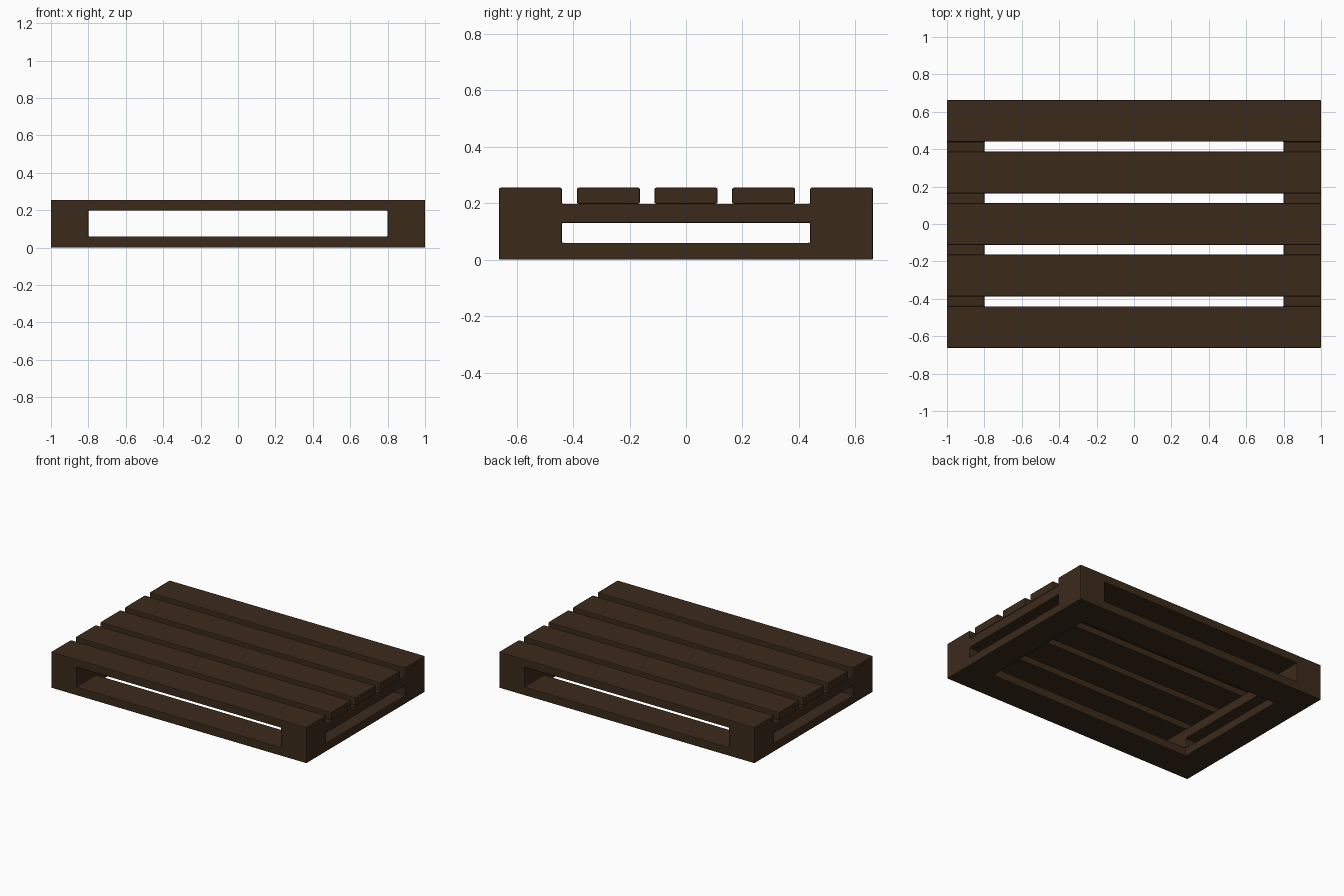
import bpy, bmesh

if "Cube" in bpy.data.objects:
    bpy.data.objects.remove(bpy.data.objects["Cube"])

wood = bpy.data.materials.new("dark_wood")
wood.diffuse_color = (0.045, 0.023, 0.011, 1)
wood.use_nodes = True
wood.node_tree.nodes["Principled BSDF"].inputs["Base Color"].default_value = wood.diffuse_color

HX, HY = 1.0, 0.663      # half length, half depth
IX, IY = 0.8, 0.44       # inner edges of the corner posts
ZS = [0, 0.06, 0.13, 0.198, 0.255]


def finish(name, bm):
    me = bpy.data.meshes.new(name)
    bm.to_mesh(me)
    bm.free()
    ob = bpy.data.objects.new(name, me)
    bpy.context.collection.objects.link(ob)
    me.materials.append(wood)
    bev = ob.modifiers.new("edge_round", 'BEVEL')
    bev.width = 0.005
    bev.segments = 2
    bev.limit_method = 'ANGLE'
    return ob


def solid(i, j, k):
    """Which blocks of the 3 x 3 x 4 layout are wood."""
    if not (0 <= i < 3 and 0 <= j < 3 and 0 <= k < 4):
        return False
    end, side = i != 1, j != 1
    return ((end or side),   # bottom ring
            end and side,    # corner posts
            end,             # posts and cross bearers
            side)[k]         # outer deck boards


# Frame: one continuous skin around the solid blocks
xs, ys = [-HX, -IX, IX, HX], [-HY, -IY, IY, HY]
axes = (xs, ys, ZS)
bm = bmesh.new()
for i in range(3):
    for j in range(3):
        for k in range(4):
            if not solid(i, j, k):
                continue
            c = (i, j, k)
            for a in range(3):
                for s in (0, 1):
                    n = list(c)
                    n[a] += 2 * s - 1
                    if solid(*n):
                        continue
                    quad = []
                    for u, v in ((0, 0), (1, 0), (1, 1), (0, 1)):
                        p = list(c)
                        p[a] += s
                        p[(a + 1) % 3] += u
                        p[(a + 2) % 3] += v
                        quad.append(bm.verts.new([axes[m][p[m]] for m in range(3)]))
                    bm.faces.new(quad if s else quad[::-1])
bmesh.ops.remove_doubles(bm, verts=bm.verts, dist=1e-4)
bmesh.ops.recalc_face_normals(bm, faces=bm.faces)
finish("pallet_frame", bm)

# Three inner deck boards
for n, y in enumerate((-0.275, 0, 0.275)):
    bm = bmesh.new()
    bmesh.ops.create_cube(bm, size=1)
    bmesh.ops.scale(bm, vec=(2 * HX, 0.223, ZS[4] - ZS[3]), verts=bm.verts)
    bmesh.ops.translate(bm, vec=(0, y, (ZS[4] + ZS[3]) / 2), verts=bm.verts)
    finish(f"deck_board_{n + 1}", bm)
